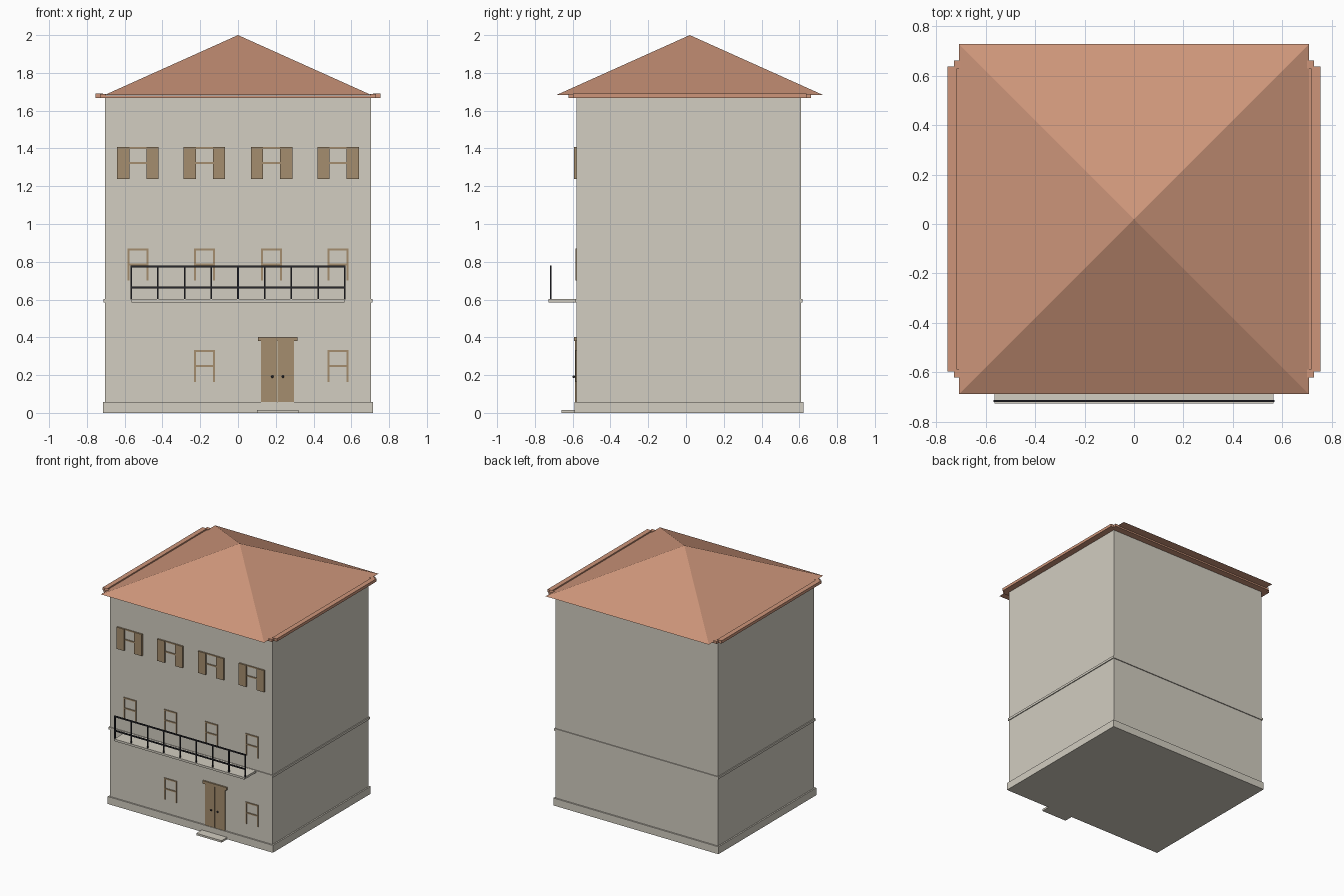
import bpy
import bmesh
from mathutils import Matrix, Vector

cube = bpy.data.objects.get("Cube")
if cube:
    bpy.data.objects.remove(cube, do_unlink=True)


def material(name, srgb):
    rgba = tuple(c ** 2.2 for c in srgb) + (1,)
    mat = bpy.data.materials.new(name)
    mat.use_nodes = True
    mat.diffuse_color = rgba
    mat.node_tree.nodes["Principled BSDF"].inputs["Base Color"].default_value = rgba
    return mat


PLASTER = material("plaster", (0.82, 0.80, 0.75))
TILE = material("roof tile", (0.80, 0.58, 0.475))
WOOD = material("wood", (0.64, 0.55, 0.43))
IRON = material("dark iron", (0.17, 0.17, 0.19))


def finish(name, bm, mat):
    mesh = bpy.data.meshes.new(name)
    bmesh.ops.recalc_face_normals(bm, faces=bm.faces)
    bm.to_mesh(mesh)
    bm.free()
    mesh.materials.append(mat)
    obj = bpy.data.objects.new(name, mesh)
    bpy.context.collection.objects.link(obj)
    return obj


def boxes(name, mat, *spans):
    """One object made of boxes, each given as (x range, y range, z range)."""
    bm = bmesh.new()
    for span in spans:
        centre = Vector([(a + b) / 2 for a, b in span])
        size = [b - a for a, b in span]
        bmesh.ops.create_cube(bm, size=1, matrix=Matrix.Translation(centre)
                              @ Matrix.Diagonal(size + [1]))
    return finish(name, bm, mat)


FRONT, BACK, SIDE = -0.58, 0.61, 0.705


def storey(name, grow, z):
    boxes(name, PLASTER, ((-SIDE - grow, SIDE + grow), (FRONT - grow, BACK + grow), z))


# Walls, plinth and string course
storey("walls", 0, (0, 1.675))
storey("plinth", 0.011, (0, 0.058))
storey("string_course", 0.007, (0.585, 0.603))

# Hipped roof
bm = bmesh.new()
eave = [bm.verts.new((x, y, 1.682)) for x, y in
        ((-0.708, -0.688), (0.708, -0.688), (0.708, 0.728), (-0.708, 0.728))]
apex = bm.verts.new((0, 0.02, 2))
bm.faces.new(eave)
for i in range(4):
    bm.faces.new((eave[i], eave[(i + 1) % 4], apex))
finish("roof", bm, TILE)

# Stepped cornice with a raised lip on both sides
boxes("cornice", TILE,
      ((-0.73, 0.73), (-0.622, 0.662), (1.668, 1.680)),
      ((-0.755, 0.755), (-0.598, 0.638), (1.668, 1.676)))
for side, s in (("left", 1), ("right", -1)):
    boxes(side + "_cornice_lip", TILE,
          (sorted((s * 0.716, s * 0.755)), (-0.598, 0.638), (1.676, 1.690)),
          (sorted((s * 0.70, s * 0.73)), (-0.622, -0.59), (1.676, 1.688)),
          (sorted((s * 0.70, s * 0.73)), (0.63, 0.662), (1.676, 1.688)))


def window(name, x, z):
    """Two stiles, a top rail and a middle rail."""
    y = (FRONT - 0.006, FRONT + 0.01)
    half, height, bar = 0.055, 0.17, 0.01
    boxes(name, WOOD,
          ((x - half, x - half + bar), y, (z, z + height)),
          ((x + half - bar, x + half), y, (z, z + height)),
          ((x - half, x + half), y, (z + height - bar, z + height)),
          ((x - half, x + half), y, (z + 0.08, z + 0.09)))


# Windows, with shutters on the top floor
COLUMNS = (-0.53, -0.178, 0.178, 0.53)
for i, x in enumerate(COLUMNS, 1):
    window(f"top_window_{i}", x, 1.238)
    window(f"middle_window_{i}", x, 0.70)
    boxes(f"shutters_{i}", WOOD,
          *[(sorted((x + s * 0.045, x + s * 0.11)), (FRONT - 0.013, FRONT + 0.005),
             (1.238, 1.408)) for s in (-1, 1)])
for i in (0, 3):
    window(f"ground_window_{i + 1}", COLUMNS[i] if i else COLUMNS[1], 0.163)

# Double door with lintel, knobs and doorstep
DOOR = 0.21
boxes("door", WOOD,
      *[(sorted((DOOR + s * 0.0015, DOOR + s * 0.087)), (FRONT - 0.007, FRONT + 0.01),
         (0.058, 0.385)) for s in (-1, 1)])
boxes("door_lintel", WOOD, ((DOOR - 0.105, DOOR + 0.105), (-0.592, FRONT), (0.38, 0.403)))
bm = bmesh.new()
for s in (-1, 1):
    bmesh.ops.create_uvsphere(bm, u_segments=10, v_segments=6, radius=0.007,
                              matrix=Matrix.Translation((DOOR + s * 0.028, -0.594, 0.192)))
finish("door_knobs", bm, IRON)
boxes("doorstep", PLASTER, ((DOOR - 0.11, DOOR + 0.11), (-0.66, FRONT), (0, 0.015)))

# Balcony slab and front railing
HALF = 0.565
boxes("balcony_slab", PLASTER, ((-HALF, HALF), (-0.727, FRONT), (0.585, 0.602)))
rail_y = (-0.721, -0.713)
rails = [((-HALF - 0.004, HALF + 0.004), rail_y, (z - 0.005, z + 0.005)) for z in (0.775, 0.663)]
posts = []
for i in range(9):
    x = -HALF + i * HALF / 4
    posts.append(((x - 0.004, x + 0.004), rail_y, (0.60, 0.775)))
boxes("balcony_railing", IRON, *rails, *posts)
